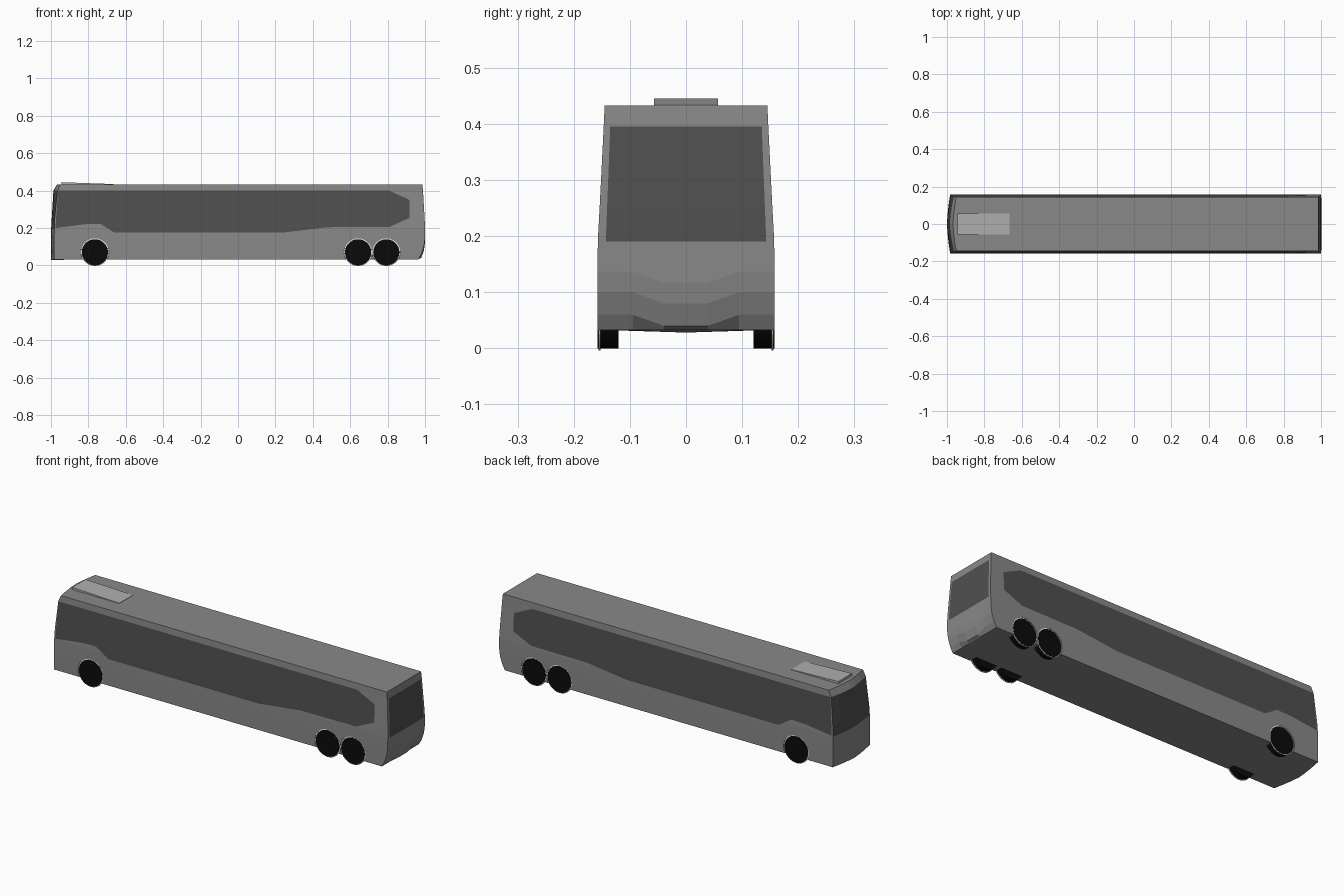
import bpy, bmesh, math
from mathutils import Vector

if "Cube" in bpy.data.objects:
    bpy.data.objects.remove(bpy.data.objects["Cube"])

def material(name, c):
    m = bpy.data.materials.new(name)
    m.diffuse_color = (*c, 1)
    m.use_nodes = True
    m.node_tree.nodes["Principled BSDF"].inputs["Base Color"].default_value = m.diffuse_color
    return m

GREY = material("body grey", (0.25, 0.25, 0.25))
GLASS = material("dark glass", (0.08, 0.08, 0.08))
BLACK = material("tyre black", (0.003, 0.003, 0.003))
LIGHT = material("hatch light grey", (0.43, 0.43, 0.43))
WHITE = material("arch white", (0.9, 0.9, 0.9))

# Body levels: height, half width, rear x, front corner x, front centre x
LEVELS = [(0.033, .158, .965, -.982, -1.0), (0.06, .158, .980, -.983, -1.0),
          (0.10, .158, .994, -.983, -1.0), (0.137, .158, .999, -.983, -1.0),
          (0.195, .157, 1.0, -.982, -.999), (0.25, .154, .998, -.980, -.996),
          (0.40, .1465, .989, -.965, -.987), (0.433, .145, .986, -.950, -.968)]

def at(z, i):
    """Body value i at height z, by linear interpolation."""
    z = min(max(z, LEVELS[0][0]), LEVELS[-1][0])
    for a, b in zip(LEVELS, LEVELS[1:]):
        if z <= b[0]:
            return a[i] + (b[i] - a[i]) * (z - a[0]) / (b[0] - a[0])

def front_x(t, z):
    c, m = at(z, 3), at(z, 4)
    return m + (c - m) * abs(t) ** 1.5

def finish(bm, name, mats):
    me = bpy.data.meshes.new(name)
    bm.to_mesh(me)
    bm.free()
    ob = bpy.data.objects.new(name, me)
    bpy.context.collection.objects.link(ob)
    for m in mats:
        me.materials.append(m)
    return ob

def disc(name, x, z, r, y0, y1, mat, sides=28):
    """Cylinder lying along y."""
    bm = bmesh.new()
    bot = bm.faces.new([bm.verts.new((x + r * math.cos(a), y0, z + r * math.sin(a)))
                        for a in (2 * math.pi * k / sides for k in range(sides))])
    ext = bmesh.ops.extrude_face_region(bm, geom=[bot], use_keep_orig=True)
    for v in ext["geom"]:
        if isinstance(v, bmesh.types.BMVert):
            v.co.y = y1
    bmesh.ops.recalc_face_normals(bm, faces=bm.faces)
    return finish(bm, name, [mat])

# Body shell: stacked plan outlines with bowed nose and stepped rear bumper
bm = bmesh.new()
rings = []
for z, w, xr, xc, xm in LEVELS:
    ring = []
    for t in (-1, -0.6, -0.25, 0.25, 0.6, 1):
        dip = 0.02 if abs(t) < 0.3 and 0.05 < z < 0.15 else 0
        ring.append((xr, t * w, z - dip))
    for t in (1, 0.65, 0.3, 0, -0.3, -0.65, -1):
        dip = 0.005 * (1 - abs(t)) if z < 0.04 else 0
        ring.append((front_x(t, z), t * w, z - dip))
    rings.append([bm.verts.new(p) for p in ring])
n = len(rings[0])
for a, b in zip(rings, rings[1:]):
    for k in range(n):
        bm.faces.new((a[k], a[(k + 1) % n], b[(k + 1) % n], b[k]))
bm.faces.new(rings[0][::-1])
bm.faces.new(rings[-1])
bmesh.ops.recalc_face_normals(bm, faces=bm.faces)
# Windscreen: nose faces between belt line and roof line
for f in bm.faces:
    if f.normal.x < -0.5 and 0.195 < f.calc_center_median().z < 0.40:
        f.material_index = 1
body = finish(bm, "bus_body", [GREY, GLASS])

# Wheels with cut arches and thin white arch rims
R = 0.07
for side, sname in ((-1, "near"), (1, "far")):
    for x, wname in ((-0.765, "front"), (0.642, "middle"), (0.793, "rear")):
        cutter = disc("arch_cutter", x, R, R + 0.005, side * 0.116, side * 0.2, GREY)
        mod = body.modifiers.new("arch", 'BOOLEAN')
        mod.operation, mod.object, mod.solver = 'DIFFERENCE', cutter, 'EXACT'
        bpy.context.view_layer.objects.active = body
        bpy.ops.object.modifier_apply(modifier=mod.name)
        bpy.data.objects.remove(cutter)
        disc(f"{wname}_wheel_{sname}", x, R, R, side * 0.12, side * 0.1575, BLACK)
        disc(f"{wname}_arch_rim_{sname}", x, R + 0.001, R + 0.0045,
             side * 0.152, side * 0.156, WHITE)

def skin(name, outline, place, mat, out):
    """Thin plate: (u, z) outline split at body levels and laid on the body."""
    bm = bmesh.new()
    bm.faces.new([bm.verts.new((u, 0, z)) for u, z in outline])
    for lv in LEVELS:
        bmesh.ops.bisect_plane(bm, geom=bm.verts[:] + bm.edges[:] + bm.faces[:],
                               plane_co=(0, 0, lv[0]), plane_no=(0, 0, 1))
    for v in bm.verts:
        v.co = place(v.co.x, v.co.z)
    bm.normal_update()
    for f in bm.faces:
        if f.normal.dot(Vector(out)) < 0:
            f.normal_flip()
    return finish(bm, name, [mat])

# Side window bands
BAND = [(-.976, .20), (-.82, .22), (-.735, .222), (-.66, .175), (.233, .175),
        (.478, .204), (.81, .206), (.917, .254), (.917, .35), (.81, .40), (-.962, .40)]
for s, sname in ((-1, "near"), (1, "far")):
    skin(f"side_window_{sname}", BAND,
         lambda u, z, s=s: Vector((u, s * (at(z, 1) + 0.0015), z)), GLASS, (0, s, 0))

# Rear window
skin("rear_window", [(-.143, .19), (.143, .19), (.135, .395), (-.135, .395)],
     lambda u, z: Vector((at(z, 2) + 0.0015, u, z)), GLASS, (1, 0, 0))

# Headlamps and fog lamps on the nose
for s in (-1, 1):
    for name, y, z, a, b in (("headlamp", .105, .135, .034, .018),
                             ("fog_lamp", .11, .075, .022, .011)):
        pts = [(s * y + a * math.cos(k * math.pi / 8), z + b * math.sin(k * math.pi / 8))
               for k in range(16)]
        skin(name, pts, lambda u, z: Vector((front_x(u / at(z, 1), z) - 0.002, u, z)),
             GREY, (-1, 0, 0))

# Sloping roof hatch
bm = bmesh.new()
bmesh.ops.create_cube(bm, size=1)
for v in bm.verts:
    front, top = v.co.x < 0, v.co.z > 0
    v.co = Vector((-.945 if front else -.665, .057 * (1 if v.co.y > 0 else -1),
                   (.445 if front else .435) if top else .430))
finish(bm, "roof_hatch", [LIGHT])
